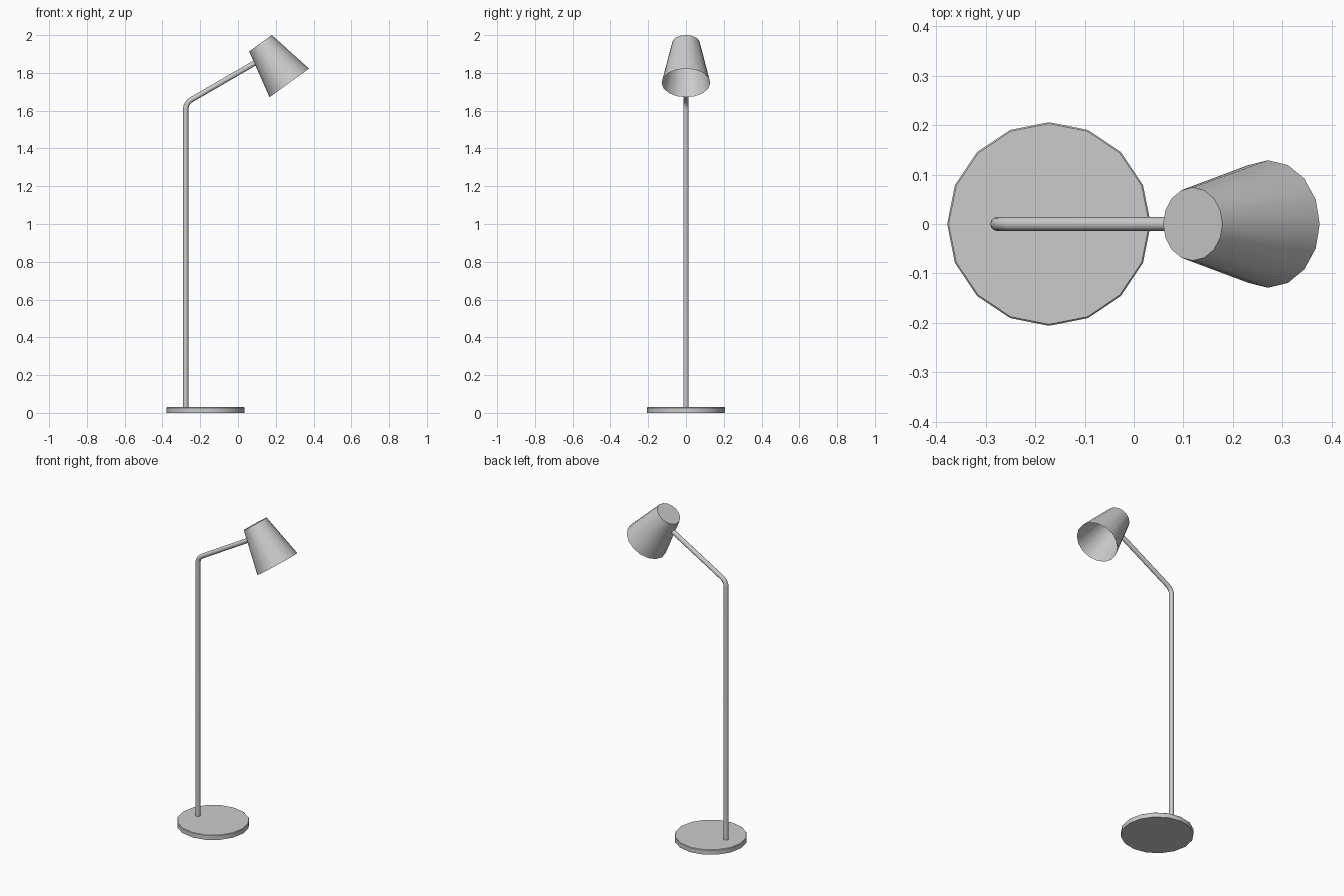
import bpy, bmesh, math
from mathutils import Vector, Matrix

if "Cube" in bpy.data.objects:
    bpy.data.objects.remove(bpy.data.objects["Cube"])


def finish(bm, name, matrix):
    """Turn a bmesh into a smooth-shaded object with crisp edges."""
    bm.transform(matrix)
    mesh = bpy.data.meshes.new(name)
    bm.to_mesh(mesh)
    bm.free()
    obj = bpy.data.objects.new(name, mesh)
    bpy.context.collection.objects.link(obj)
    smooth(obj)
    return obj


def smooth(obj):
    bpy.ops.object.select_all(action='DESELECT')
    obj.select_set(True)
    bpy.context.view_layer.objects.active = obj
    bpy.ops.object.shade_smooth_by_angle(angle=math.radians(35))


def lathe(name, profile, matrix, sides=16):
    """Stack rings of (radius, z), capped at the last ring; returns the bmesh."""
    bm = bmesh.new()
    rings = []
    for r, z in profile:
        rings.append([bm.verts.new((r * math.cos(2 * math.pi * i / sides),
                                    r * math.sin(2 * math.pi * i / sides), z))
                      for i in range(sides)])
    for a, b in zip(rings, rings[1:]):
        for i in range(sides):
            j = (i + 1) % sides
            bm.faces.new((a[i], a[j], b[j], b[i]))
    bm.faces.new(rings[-1])
    if name == "base":
        bm.faces.new(rings[0][::-1])
    return finish(bm, name, matrix)


# Round base plate with a fine top bevel
lathe("base", [(0.206, 0.0), (0.206, 0.027), (0.203, 0.03)],
      Matrix.Translation((-0.172, 0, 0)))

# Tilted lamp shade, open at the wide end
top, bottom = Vector((0.119, 0, 1.957)), Vector((0.2715, 0, 1.747))
axis = top - bottom
tilt = Matrix.Rotation(math.atan2(axis.x, axis.z), 4, 'Y')
lathe("lamp_shade", [(0.129, 0.0), (0.074, axis.length)],
      Matrix.Translation(bottom) @ tilt)

# Pole and arm: one bent tube
pole_x, bend_z, bend_r, turn = -0.277, 1.606, 0.06, math.radians(60)
path = [(pole_x, 0.02)]
for k in range(7):
    a = turn * k / 6
    path.append((pole_x + bend_r * (1 - math.cos(a)), bend_z + bend_r * math.sin(a)))
path.append((0.095, 1.856))

curve = bpy.data.curves.new("pole", 'CURVE')
curve.dimensions = '3D'
curve.bevel_depth = 0.014
curve.bevel_resolution = 4
curve.use_fill_caps = True
spline = curve.splines.new('POLY')
spline.points.add(len(path) - 1)
for p, (x, z) in zip(spline.points, path):
    p.co = (x, 0, z, 1)
pole = bpy.data.objects.new("pole", curve)
bpy.context.collection.objects.link(pole)
bpy.context.view_layer.objects.active = pole
pole.select_set(True)
bpy.ops.object.select_all(action='DESELECT')
pole.select_set(True)
bpy.ops.object.convert(target='MESH')
smooth(bpy.context.view_layer.objects.active)
